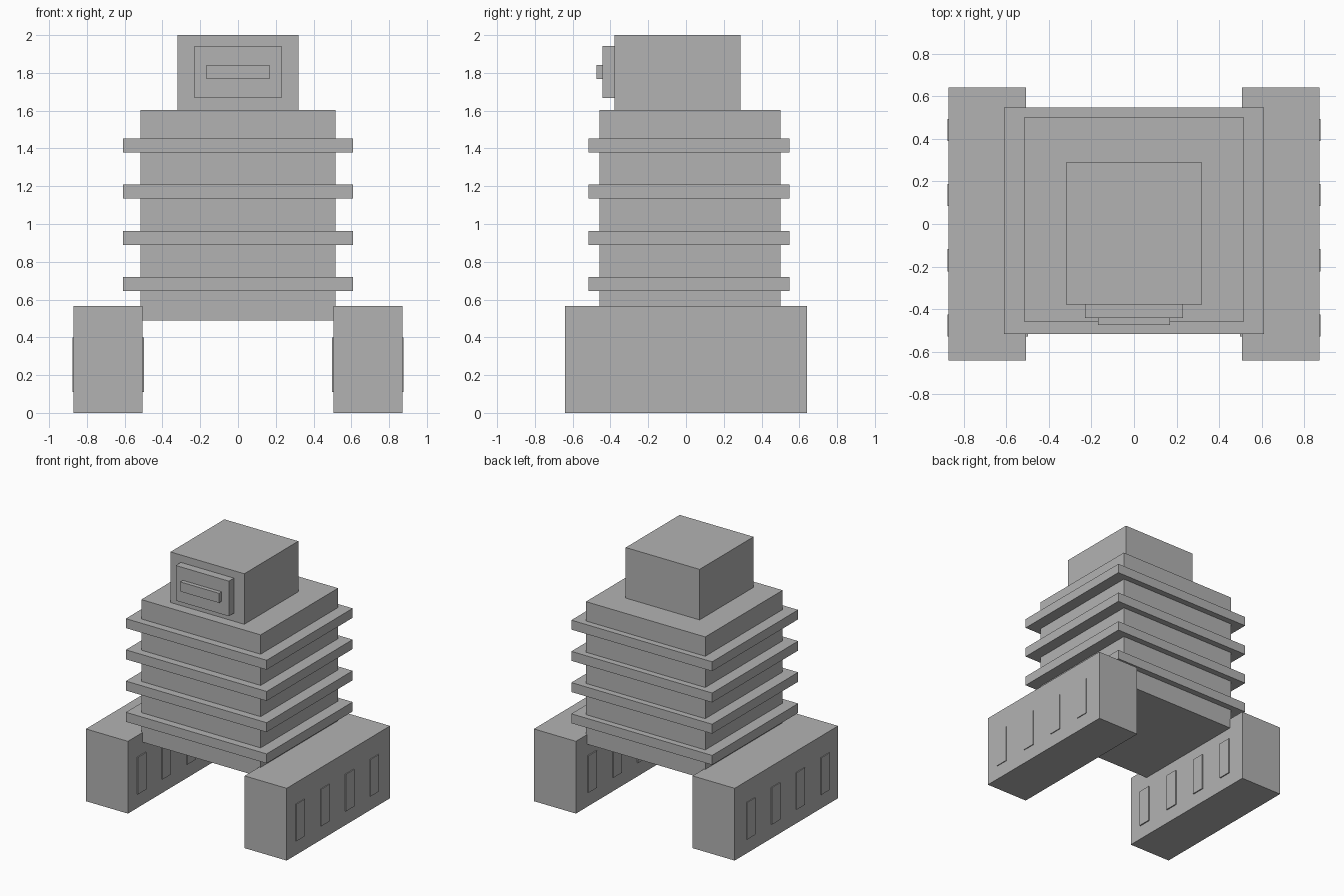
import bpy
import bmesh

cube = bpy.data.objects.get("Cube")
if cube:
    bpy.data.objects.remove(cube, do_unlink=True)

GREY = (0.45, 0.45, 0.45, 1.0)
grey = bpy.data.materials.new("plain_grey")
grey.use_nodes = True
grey.diffuse_color = GREY
grey.node_tree.nodes["Principled BSDF"].inputs["Base Color"].default_value = GREY


def box(name, x, y, z):
    """Flat-shaded box spanning the (low, high) ranges on each axis."""
    bm = bmesh.new()
    bmesh.ops.create_cube(bm, size=1)
    for v in bm.verts:
        v.co = [span[0] if c < 0 else span[1] for c, span in zip(v.co, (x, y, z))]
    mesh = bpy.data.meshes.new(name)
    bm.to_mesh(mesh)
    bm.free()
    mesh.materials.append(grey)
    obj = bpy.data.objects.new(name, mesh)
    bpy.context.collection.objects.link(obj)
    return obj


def mirrored(x, side):
    return tuple(sorted((x[0] * side, x[1] * side)))


# Central tower
box("tower_body", (-0.517, 0.517), (-0.458, 0.50), (0.49, 1.604))

# Projecting ledges around the tower
for i in range(4):
    base = 0.645 + i * 0.2445
    box(f"ledge_{i + 1}", (-0.61, 0.61), (-0.517, 0.548), (base, base + 0.074))

# Top block with its stepped front panel
box("top_block", (-0.32, 0.32), (-0.379, 0.289), (1.604, 2.0))
box("front_panel", (-0.23, 0.23), (-0.442, -0.379), (1.667, 1.942))
box("front_bar", (-0.168, 0.168), (-0.474, -0.442), (1.767, 1.842))

# Side wings with thin window plates on the inner and outer walls
INNER, OUTER = 0.506, 0.87
for label, side in (("left", 1), ("right", -1)):
    box(f"{label}_wing", mirrored((INNER, OUTER), side), (-0.64, 0.64), (0.0, 0.566))
    for i in range(4):
        y = -0.476 + i * 0.306
        for wall, x in (("inner", (INNER - 0.009, INNER)),
                        ("outer", (OUTER, OUTER + 0.006))):
            box(f"{label}_{wall}_window_{i + 1}", mirrored(x, side),
                (y - 0.052, y + 0.052), (0.11, 0.40))
